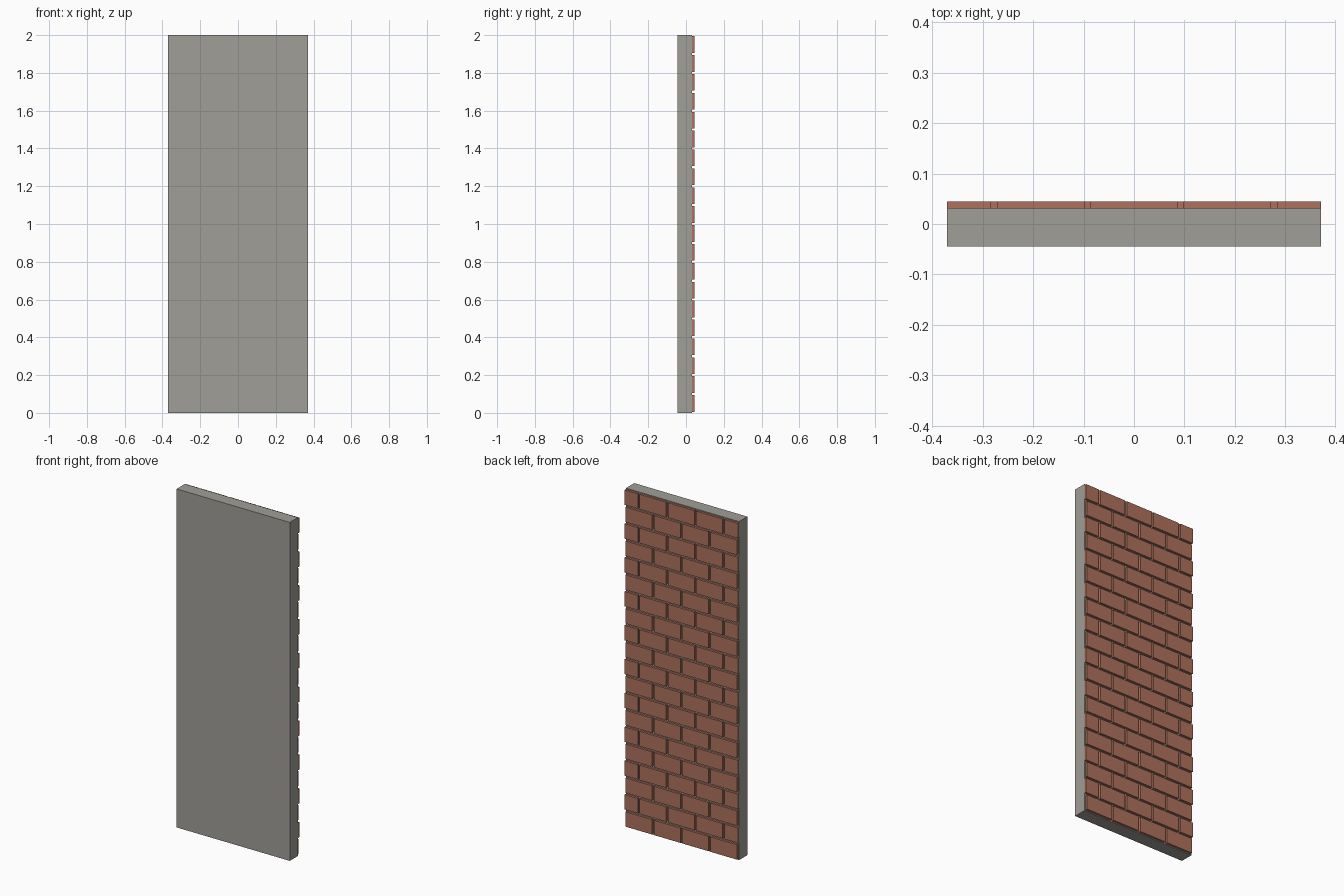
import bpy, bmesh
from mathutils import Matrix

if "Cube" in bpy.data.objects:
    bpy.data.objects.remove(bpy.data.objects["Cube"])

W, H = 0.74, 2.0                 # panel width and height
BACK, FACE, BRICK_FACE = -0.045, 0.032, 0.045
COLS, ROWS, JOINT = 4, 20, 0.012


def material(name, rgb):
    m = bpy.data.materials.new(name)
    m.diffuse_color = (*rgb, 1)
    m.use_nodes = True
    m.node_tree.nodes["Principled BSDF"].inputs["Base Color"].default_value = m.diffuse_color
    return m


def add_box(bm, lo, hi):
    size = [b - a for a, b in zip(lo, hi)]
    mid = [(a + b) / 2 for a, b in zip(lo, hi)]
    bmesh.ops.create_cube(bm, size=1, matrix=Matrix.Translation(mid) @ Matrix.Diagonal((*size, 1)))


def finish(bm, name, mat):
    me = bpy.data.meshes.new(name)
    bm.to_mesh(me)
    bm.free()
    me.materials.append(mat)
    bpy.context.collection.objects.link(bpy.data.objects.new(name, me))


# Concrete backing slab
bm = bmesh.new()
add_box(bm, (-W / 2, BACK, 0), (W / 2, FACE, H))
finish(bm, "concrete_slab", material("concrete grey", (0.35, 0.342, 0.31)))

# Brick facing in running bond; odd courses shift by half and are cut at the edges
bm = bmesh.new()
pitch, course, g = W / COLS, H / ROWS, JOINT / 2
for r in range(ROWS):
    shift = 0.5 * (r % 2)
    for c in range(COLS + r % 2):
        x0 = -W / 2 + (c - shift) * pitch
        lo = max(x0 + g, -W / 2)
        hi = min(x0 + pitch - g, W / 2)
        add_box(bm, (lo, FACE, r * course + g), (hi, BRICK_FACE, (r + 1) * course - g))
finish(bm, "brick_facing", material("brick red", (0.42, 0.165, 0.105)))
